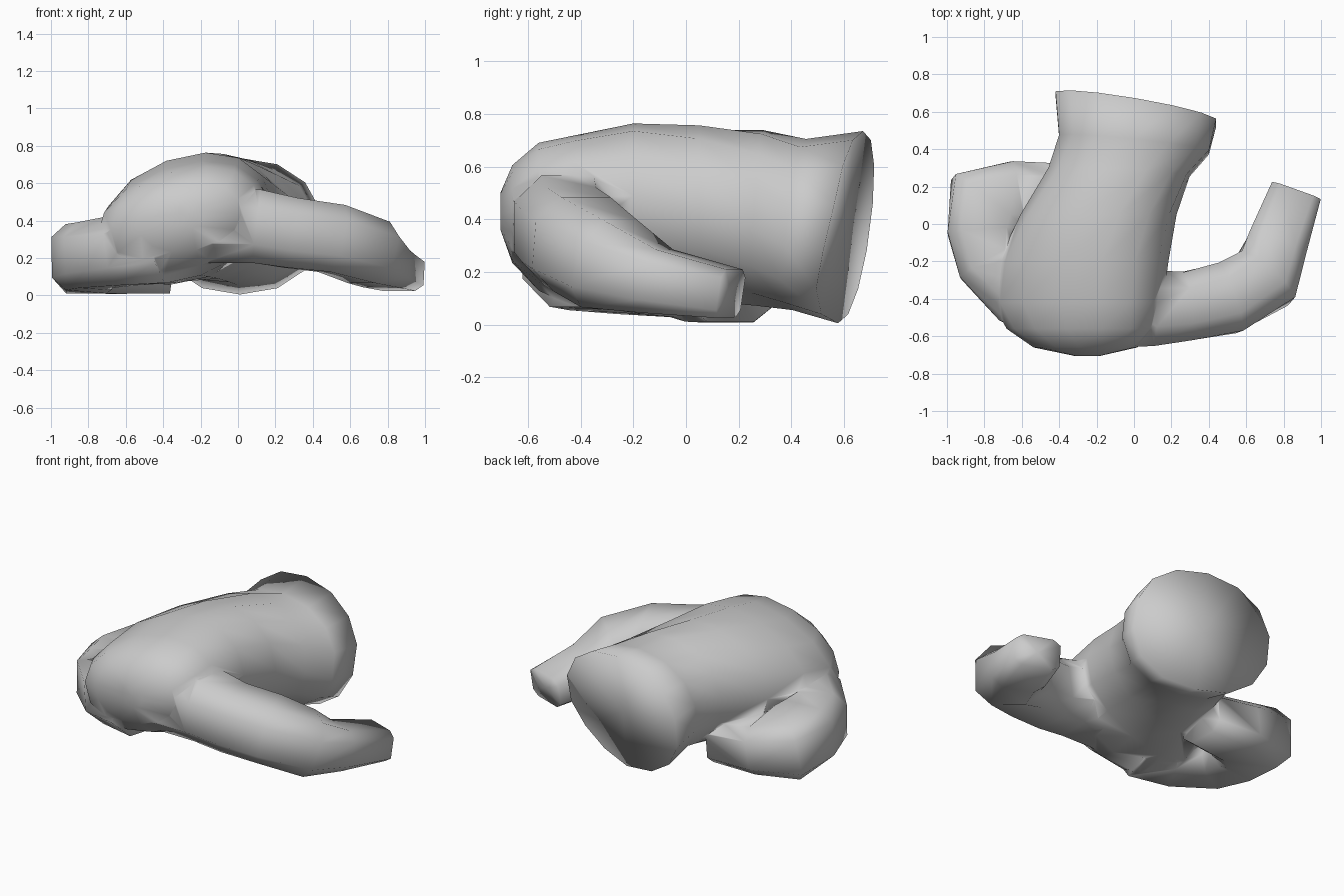
import bpy, bmesh, math
from mathutils import Vector

if "Cube" in bpy.data.objects:
    bpy.data.objects.remove(bpy.data.objects["Cube"])


def skin(name, rings):
    """Loft closed rings of points and cap both ends."""
    bm = bmesh.new()
    loops = [[bm.verts.new(p) for p in r] for r in rings]
    n = len(loops[0])
    for a, b in zip(loops, loops[1:]):
        for i in range(n):
            j = (i + 1) % n
            bm.faces.new((a[i], a[j], b[j], b[i]))
    caps = [bm.faces.new(loops[0]), bm.faces.new(loops[-1])]
    bmesh.ops.recalc_face_normals(bm, faces=bm.faces)
    bmesh.ops.poke(bm, faces=caps)
    me = bpy.data.meshes.new(name)
    bm.to_mesh(me)
    bm.free()
    ob = bpy.data.objects.new(name, me)
    bpy.context.collection.objects.link(ob)
    return ob


def oval(n, power):
    """Unit superellipse points."""
    pts = []
    for i in range(n):
        t = 2 * math.pi * (i + 0.5) / n
        c, s = math.cos(t), math.sin(t)
        pts.append((math.copysign(abs(c) ** power, c), math.copysign(abs(s) ** power, s)))
    return pts


def torso_ring(y, cx, cz, a, b, roll, slant):
    ring = []
    for u, v in oval(14, 0.94):
        dx = a * u * math.cos(roll) - b * v * math.sin(roll)
        dz = a * u * math.sin(roll) + b * v * math.cos(roll)
        bend = 0.13 * dz - 0.17 * dx - 0.08 * max(0, u) * max(0, -v)
        ring.append((cx + dx, y + slant * bend, cz + dz))
    return ring


def limb(name, path):
    """Tube along (x, y, z, half width, half height, roundness) stations."""
    pts = [Vector(p[:3]) for p in path]
    rings = []
    for i, p in enumerate(path):
        t = Vector((0, 0, 0))
        if i > 0:
            t += (pts[i] - pts[i - 1]).normalized()
        if i < len(pts) - 1:
            t += (pts[i + 1] - pts[i]).normalized()
        side = t.cross(Vector((0, 0, 1))).normalized()
        up = side.cross(t).normalized()
        rings.append([pts[i] + side * p[3] * u + up * p[4] * v for u, v in oval(8, p[5])])
    return skin(name, rings)


# Torso, from the cut waist to the rounded shoulders
torso = skin("torso", [torso_ring(*s) for s in (
    (0.625, 0.01, 0.37, 0.44, 0.365, 0.0, 1.0),
    (0.43, 0.00, 0.38, 0.41, 0.325, 0.0, 0.6),
    (0.28, -0.08, 0.405, 0.38, 0.335, 0.1, 0.3),
    (0.05, -0.19, 0.415, 0.42, 0.335, 0.25, 0.0),
    (-0.20, -0.27, 0.41, 0.465, 0.33, 0.35, 0.0),
    (-0.42, -0.30, 0.39, 0.47, 0.30, 0.35, 0.0),
    (-0.56, -0.28, 0.41, 0.41, 0.26, 0.3, 0.0),
    (-0.66, -0.26, 0.42, 0.28, 0.18, 0.2, 0.0),
    (-0.705, -0.25, 0.43, 0.07, 0.07, 0.1, 0.0))])

# Left arm, folded under the body
left_arm = limb("left_arm", (
    (-0.40, -0.40, 0.28, 0.24, 0.23, 0.8),
    (-0.61, -0.34, 0.24, 0.22, 0.20, 0.8),
    (-0.77, -0.20, 0.215, 0.19, 0.185, 0.65),
    (-0.80, -0.04, 0.205, 0.205, 0.185, 0.55),
    (-0.79, 0.11, 0.19, 0.235, 0.19, 0.55),
    (-0.63, 0.155, 0.155, 0.19, 0.155, 0.6),
    (-0.36, 0.17, 0.135, 0.16, 0.13, 0.6)))

# Right arm, reaching out and bent back
right_arm = limb("right_arm", (
    (-0.14, -0.43, 0.38, 0.25, 0.22, 0.8),
    (0.10, -0.45, 0.37, 0.215, 0.21, 0.8),
    (0.28, -0.44, 0.335, 0.195, 0.20, 0.75),
    (0.50, -0.395, 0.305, 0.205, 0.195, 0.75),
    (0.70, -0.29, 0.23, 0.20, 0.185, 0.75),
    (0.765, -0.11, 0.165, 0.17, 0.13, 0.6),
    (0.865, 0.17, 0.117, 0.143, 0.097, 0.45)))

# Fuse the arms into one skin
bpy.context.view_layer.objects.active = torso
for arm in (left_arm, right_arm):
    m = torso.modifiers.new("fuse", 'BOOLEAN')
    m.operation = 'UNION'
    m.solver = 'EXACT'
    m.object = arm
    bpy.ops.object.modifier_apply(modifier=m.name)
    bpy.data.objects.remove(arm)
torso.name = "torso_with_arms"
bpy.ops.object.select_all(action='DESELECT')
torso.select_set(True)
bpy.ops.object.shade_smooth_by_angle(angle=math.radians(110))
